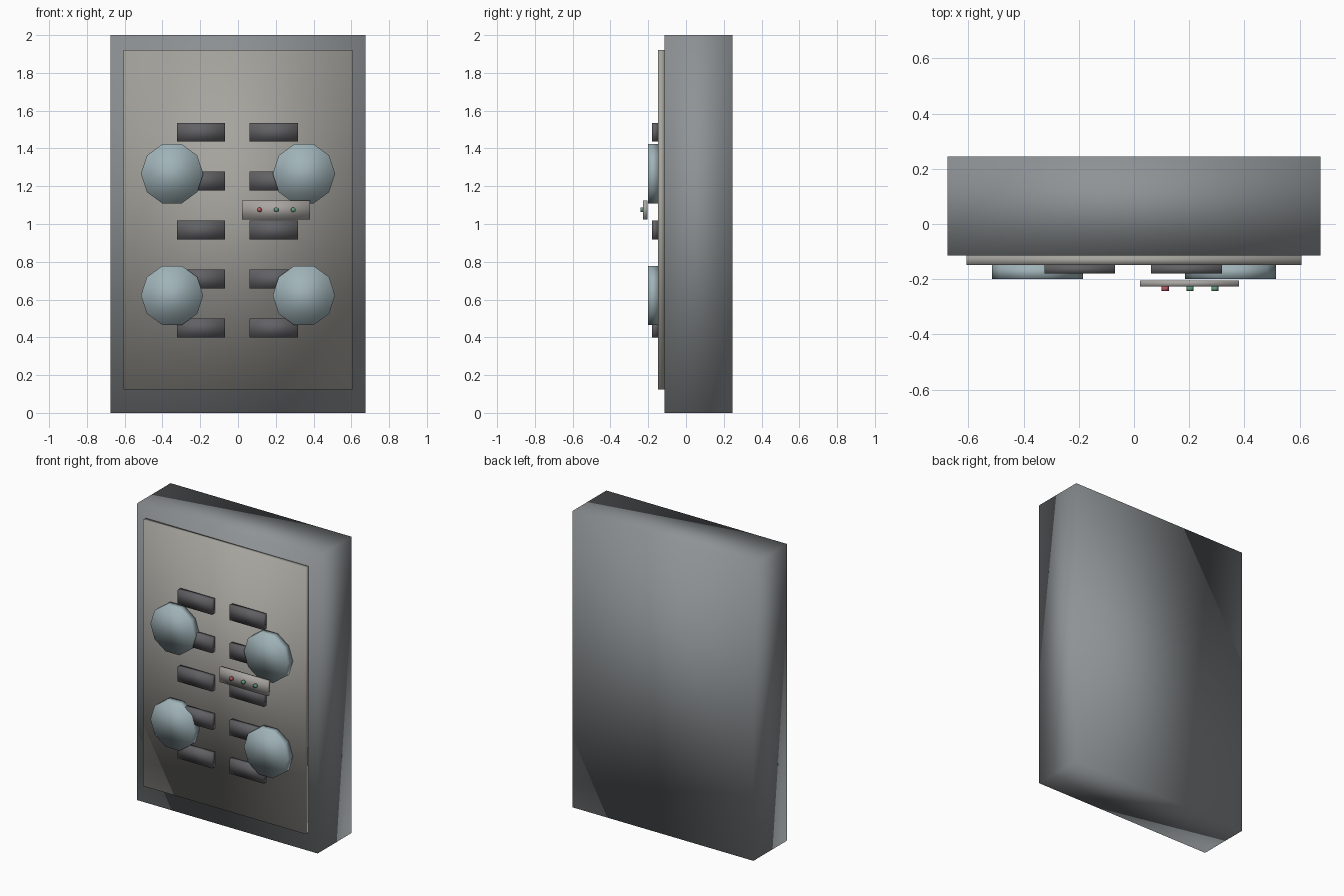
import bpy
import math

if "Cube" in bpy.data.objects:
    bpy.data.objects.remove(bpy.data.objects["Cube"])


def material(name, rgb):
    mat = bpy.data.materials.new(name)
    mat.diffuse_color = (*rgb, 1)
    mat.use_nodes = True
    mat.node_tree.nodes["Principled BSDF"].inputs["Base Color"].default_value = mat.diffuse_color
    return mat


CASE = material("case_grey", (0.27, 0.29, 0.30))
PANEL = material("panel_beige", (0.38, 0.37, 0.34))
DARK = material("slot_dark", (0.12, 0.12, 0.13))
BLUE = material("disc_blue", (0.35, 0.45, 0.48))
PLATE = material("plate_grey", (0.40, 0.38, 0.36))
RED = material("button_red", (0.45, 0.10, 0.12))
GREEN = material("button_green", (0.12, 0.32, 0.20))


def finish(name, mat):
    ob = bpy.context.object
    ob.name = name
    ob.data.materials.append(mat)
    bpy.ops.object.transform_apply(location=False, rotation=True, scale=True)
    bpy.ops.object.shade_smooth()  # soft normals over the boxy shapes
    return ob


def box(name, x, y, z, mat):
    """Box from (min, max) ranges on each axis."""
    ranges = (x, y, z)
    bpy.ops.mesh.primitive_cube_add(size=1, location=[(a + b) / 2 for a, b in ranges])
    bpy.context.object.scale = [b - a for a, b in ranges]
    return finish(name, mat)


def disc(name, x, z, y, radius, sides, mat):
    """Short cylinder along y with a corner pointing sideways."""
    bpy.ops.mesh.primitive_cylinder_add(
        vertices=sides, radius=radius, depth=y[1] - y[0],
        location=(x, (y[0] + y[1]) / 2, z), rotation=(math.pi / 2, 0, 0))
    ob = bpy.context.object
    # the cylinder's first corner sits on its local y axis; turn it onto x
    ob.rotation_euler = (math.pi / 2, math.pi / 2, 0)
    return finish(name, mat)


# Cabinet body and front panel
box("cabinet", (-0.675, 0.675), (-0.115, 0.245), (0, 2), CASE)
box("front_panel", (-0.607, 0.607), (-0.148, -0.115), (0.125, 1.92), PANEL)

# Two columns of five slots
for col, x in (("left", -0.196), ("right", 0.19)):
    for i in range(5):
        z = 0.45 + i * 0.259
        box(f"slot_{col}_{i + 1}", (x - 0.128, x + 0.128),
            (-0.18, -0.148), (z - 0.05, z + 0.05), DARK)

# Four ten-sided discs
for col, x in (("left", -0.349), ("right", 0.349)):
    for row, z in (("lower", 0.622), ("upper", 1.266)):
        disc(f"disc_{row}_{col}", x, z, (-0.2, -0.148), 0.165, 10, BLUE)

# Control plate with three buttons
box("control_plate", (0.021, 0.381), (-0.227, -0.204), (1.025, 1.124), PLATE)
for i, mat in enumerate((RED, GREEN, GREEN)):
    disc(f"button_{i + 1}", 0.113 + i * 0.09, 1.075, (-0.242, -0.227), 0.013, 10, mat)
